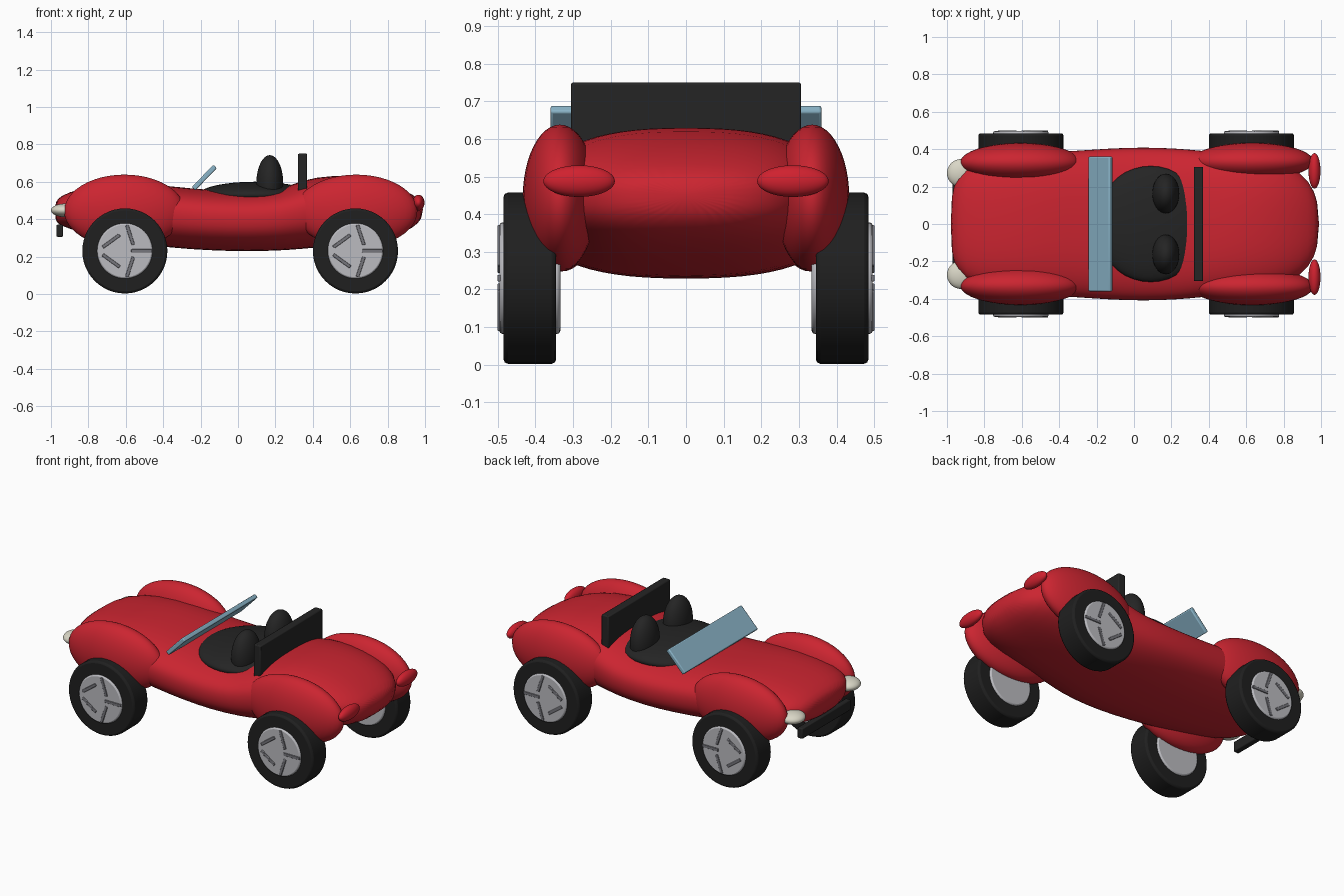
import bpy, bmesh
from math import sin, cos, pi, radians, copysign
from mathutils import Matrix, Vector

if "Cube" in bpy.data.objects:
    bpy.data.objects.remove(bpy.data.objects["Cube"])


def material(name, rgb):
    m = bpy.data.materials.new(name)
    m.use_nodes = True
    m.diffuse_color = (*rgb, 1)
    bsdf = next(n for n in m.node_tree.nodes if n.type == 'BSDF_PRINCIPLED')
    bsdf.inputs["Base Color"].default_value = (*rgb, 1)
    return m


RED = material("body red", (0.6, 0.018, 0.03))
LAMP_RED = material("lamp red", (0.63, 0.015, 0.028))
BLACK = material("trim black", (0.018, 0.018, 0.018))
RUBBER = material("tyre black", (0.014, 0.014, 0.014))
SILVER = material("wheel silver", (0.5, 0.5, 0.53))
STEEL = material("spoke grey", (0.18, 0.18, 0.2))
GLASS = material("glass blue", (0.25, 0.45, 0.57))
LAMP = material("lamp ivory", (0.7, 0.68, 0.57))


def add(name, bm, mat, bevel=0, subsurf=0, angle=35):
    bmesh.ops.recalc_face_normals(bm, faces=bm.faces)
    mesh = bpy.data.meshes.new(name)
    bm.to_mesh(mesh)
    bm.free()
    mesh.materials.append(mat)
    ob = bpy.data.objects.new(name, mesh)
    bpy.context.collection.objects.link(ob)
    if bevel:
        mod = ob.modifiers.new("bevel", 'BEVEL')
        mod.width, mod.segments = bevel, 2
    if subsurf:
        mod = ob.modifiers.new("subsurf", 'SUBSURF')
        mod.levels = mod.render_levels = subsurf
    bpy.ops.object.select_all(action='DESELECT')
    bpy.context.view_layer.objects.active = ob
    ob.select_set(True)
    bpy.ops.object.shade_smooth_by_angle(angle=radians(angle))
    return ob


def ellipsoid(name, centre, radii, mat):
    bm = bmesh.new()
    bmesh.ops.create_uvsphere(bm, u_segments=40, v_segments=24, radius=1)
    bm.transform(Matrix.Translation(centre) @ Matrix.Diagonal((*radii, 1)))
    return add(name, bm, mat)


def box(name, centre, size, mat, bevel=0.006, turn=0):
    bm = bmesh.new()
    bmesh.ops.create_cube(bm, size=1)
    bm.transform(Matrix.Translation(centre) @ Matrix.Rotation(turn, 4, 'Y')
                 @ Matrix.Diagonal((*size, 1)))
    return add(name, bm, mat, bevel)


def disc(name, centre, radius, width, mat, bevel):
    bm = bmesh.new()
    bmesh.ops.create_cone(bm, cap_ends=True, segments=48, radius1=radius,
                          radius2=radius, depth=width)
    bm.transform(Matrix.Translation(centre) @ Matrix.Rotation(pi / 2, 4, 'X'))
    return add(name, bm, mat, bevel)


# Body shell: stations of x, half width, bottom, top
STATIONS = [
    (-.98, .15, .39, .49), (-.95, .25, .365, .525), (-.85, .335, .33, .565),
    (-.6, .375, .275, .60), (-.35, .39, .245, .575), (-.15, .405, .232, .555),
    (.05, .413, .226, .55), (.24, .405, .232, .56), (.34, .395, .24, .61),
    (.5, .38, .255, .637), (.68, .36, .28, .625), (.83, .32, .31, .585),
    (.94, .235, .35, .53), (.99, .11, .41, .49)]
SIDES, POWER = 32, 2.5


def shell_ring(bm, x, half, low, high):
    mid = 0.45 * low + 0.55 * high
    ring = []
    for i in range(SIDES):
        c, s = cos(2 * pi * i / SIDES), sin(2 * pi * i / SIDES)
        y = copysign(abs(c) ** (2 / POWER), c) * half
        rise = (high - mid) if s > 0 else (mid - low)
        z = mid + copysign(abs(s) ** (2 / POWER), s) * rise
        ring.append(bm.verts.new((x, y, z)))
    return ring


bm = bmesh.new()
rings = [shell_ring(bm, *s) for s in STATIONS]
for a, b in zip(rings, rings[1:]):
    for i in range(SIDES):
        j = (i + 1) % SIDES
        bm.faces.new((a[i], a[j], b[j], b[i]))
for ring in (rings[0], rings[-1]):
    bm.faces.new(ring)
add("body_shell", bm, RED, subsurf=1, angle=60)

# Cockpit, roll plate, windscreen and front bumper
ellipsoid("cockpit", (.09, 0, .53), (.3, .31, .07), BLACK)
box("roll_plate", (.345, 0, .645), (.05, .612, .21), BLACK)
box("windscreen", (-.18, 0, .622), (.165, .72, .026), GLASS, turn=radians(-46))
box("front_bumper", (-.953, 0, .338), (.036, .48, .065), BLACK)


# Wheel: tyre, rim and five angled spokes
def wheel(name, x, side):
    z = 0.23
    disc(name + "_tyre", (x, side * .415, z), .2275, .14, RUBBER, .012)
    disc(name + "_rim", (x, side * .415, z), .148, .162, SILVER, .008)
    for k in range(5):
        a = 2 * pi * k / 5
        hub = Vector((x + .09 * cos(a), side * .495, z + .09 * sin(a)))
        box(f"{name}_spoke_{k + 1}", hub, (.112, .012, .018), STEEL, .003, turn=a)


# Paired parts
for side, label in ((1, "far"), (-1, "near")):
    ellipsoid(label + "_headrest", (.17, side * .163, .59), (.072, .106, .152), BLACK)
    ellipsoid(label + "_front_fender", (-.607, side * .33, .443), (.322, .103, .195), RED)
    ellipsoid(label + "_rear_fender", (.632, side * .335, .443), (.327, .099, .195), RED)
    ellipsoid(label + "_headlamp", (-.925, side * .272, .447), (.075, .075, .036), LAMP)
    ellipsoid(label + "_tail_lamp", (.965, side * .284, .488), (.032, .095, .042), LAMP_RED)
    wheel(label + "_front_wheel", -.605, side)
    wheel(label + "_rear_wheel", .628, side)
